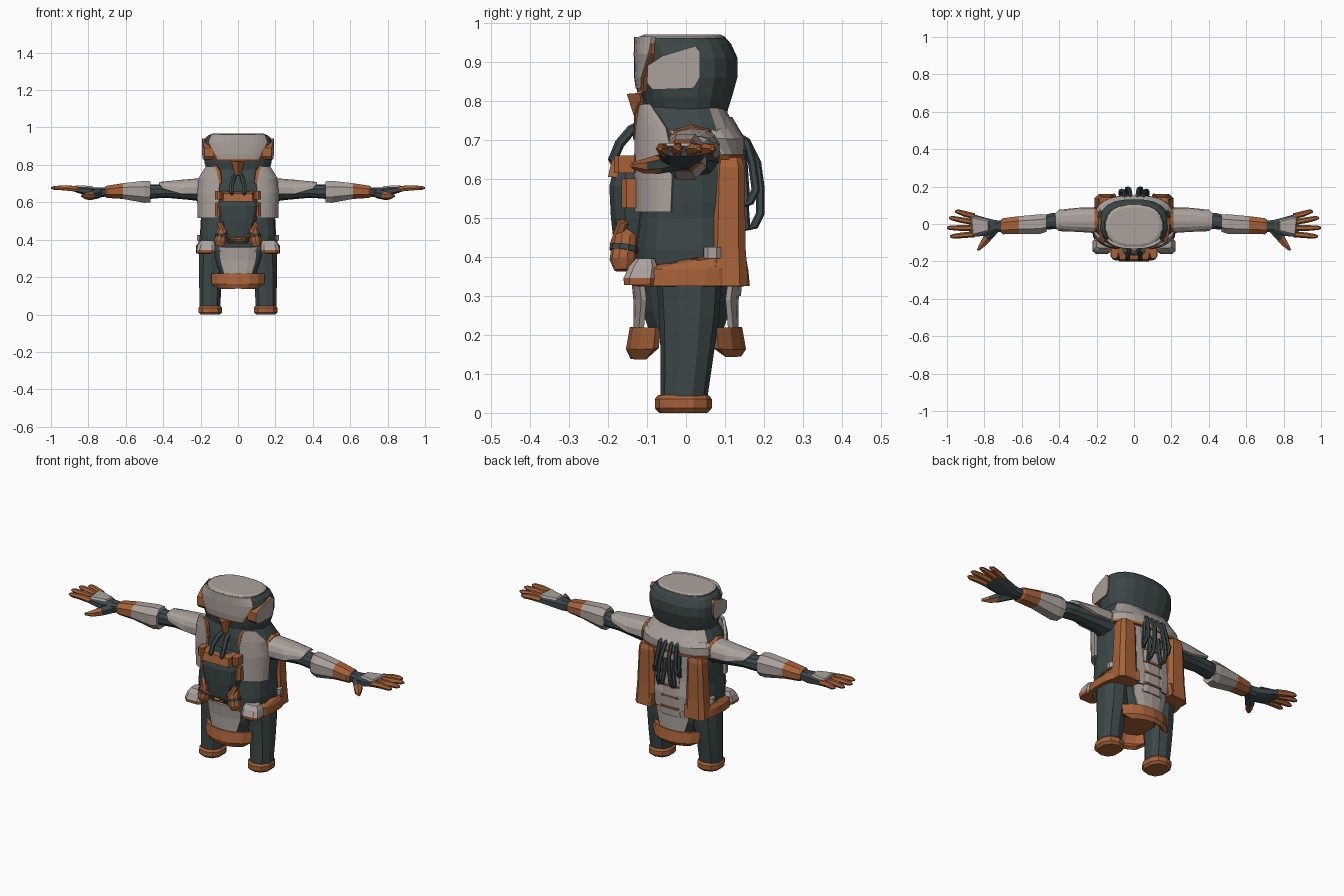
import bpy, bmesh, math
from mathutils import Vector

DARK, ORANGE, GREY = 0, 1, 2
MATS = []
for mat_name, col in (("dark_teal_cloth", (0.045, 0.064, 0.064)),
                      ("burnt_orange_trim", (0.38, 0.12, 0.04)),
                      ("warm_grey_plate", (0.41, 0.36, 0.33))):
    m = bpy.data.materials.new(mat_name)
    m.diffuse_color = (*col, 1)
    MATS.append(m)


def finish(name, bm, mat, mirror=False, rule=None, solid=0):
    """Turn a bmesh into a flat-shaded object, painted by an optional rule."""
    bmesh.ops.recalc_face_normals(bm, faces=bm.faces)
    me = bpy.data.meshes.new(name)
    bm.to_mesh(me)
    bm.free()
    for m in MATS:
        me.materials.append(m)
    for f in me.polygons:
        f.material_index = rule(f.center, f.normal) if rule else mat
    ob = bpy.data.objects.new(name, me)
    bpy.context.collection.objects.link(ob)
    if solid:
        s = ob.modifiers.new("thickness", "SOLIDIFY")
        s.thickness, s.offset = solid, 0
    if mirror:
        ob.modifiers.new("mirror", "MIRROR")
    return ob


def sup(a, ra, rb, p):
    c, s = math.cos(a), math.sin(a)
    return (ra * math.copysign(abs(c) ** (2 / p), c),
            rb * math.copysign(abs(s) ** (2 / p), s))


def skin(bm, rows, closed):
    n = len(rows[0])
    for r0, r1 in zip(rows, rows[1:]):
        for i in range(n if closed else n - 1):
            j = (i + 1) % n
            bm.faces.new((r0[i], r0[j], r1[j], r1[i]))


def loft(name, rings, mat, n=12, p=2.3, axis="z", **kw):
    """Rings: position, centre a, centre b, half-size a, half-size b."""
    bm, rows = bmesh.new(), []
    for t, ca, cb, ra, rb in rings:
        row = []
        for i in range(n):
            a, b = sup(2 * math.pi * (i + .5) / n, ra, rb, p)
            a, b = a + ca, b + cb
            row.append(bm.verts.new((a, b, t) if axis == "z" else (t, a, b)))
        rows.append(row)
    skin(bm, rows, True)
    bm.faces.new(rows[0])
    bm.faces.new(rows[-1])
    return finish(name, bm, mat, **kw)


def shell(name, rows, mat, n=8, p=2.6, axis="z", t=.014, **kw):
    """Curved plate. Rows: position, centre a, b, half-size a, b, angles."""
    bm, grid = bmesh.new(), []
    for q, ca, cb, ra, rb, a0, a1 in rows:
        row = []
        for i in range(n + 1):
            a, b = sup(math.radians(a0 + (a1 - a0) * i / n), ra, rb, p)
            a, b = a + ca, b + cb
            row.append(bm.verts.new((a, b, q) if axis == "z" else (q, a, b)))
        grid.append(row)
    skin(bm, grid, False)
    return finish(name, bm, mat, solid=t, **kw)


def tube(name, pts, radii, mat, n=6, **kw):
    bm, rows = bmesh.new(), []
    pts = [Vector(q) for q in pts]
    for k, q in enumerate(pts):
        d = (pts[min(k + 1, len(pts) - 1)] - pts[max(k - 1, 0)]).normalized()
        u = d.cross(Vector((1, 0, 0)) if abs(d.x) < .7 else Vector((0, 0, 1))).normalized()
        v = d.cross(u)
        r = radii[k] if isinstance(radii, (list, tuple)) else radii
        rows.append([bm.verts.new(q + r * (math.cos(a) * u + math.sin(a) * v))
                     for a in (2 * math.pi * i / n for i in range(n))])
    skin(bm, rows, True)
    bm.faces.new(rows[0])
    bm.faces.new(rows[-1])
    return finish(name, bm, mat, **kw)


def prism(name, low, high, mat, **kw):
    """Solid between two matching outlines."""
    bm = bmesh.new()
    rows = [[bm.verts.new(q) for q in o] for o in (low, high)]
    skin(bm, rows, True)
    for r in rows:
        bm.faces.new(r)
    return finish(name, bm, mat, **kw)


def block(name, x0, x1, y0, y1, z0, z1, mat, c=.012, **kw):
    """Box with chamfered vertical edges."""
    o = [(x0 + c, y0), (x1 - c, y0), (x1, y0 + c), (x1, y1 - c),
         (x1 - c, y1), (x0 + c, y1), (x0, y1 - c), (x0, y0 + c)]
    return prism(name, [(*q, z0) for q in o], [(*q, z1) for q in o], mat, **kw)


# Legs and ankle cuffs
loft("leg", [(.04, .15, -.005, .057, .06), (.15, .148, .003, .062, .068),
             (.25, .142, .008, .07, .077), (.36, .138, .008, .072, .084)], DARK, n=10, mirror=True)
loft("ankle_cuff", [(0, .148, -.007, .054, .062), (.012, .148, -.007, .065, .073),
                    (.036, .148, -.007, .065, .073), (.046, .148, -.007, .057, .064)],
     ORANGE, n=10, mirror=True)

# Pelvis with front and rear flaps
loft("pelvis", [(.19, 0, 0, .1, .09), (.26, 0, 0, .13, .115), (.37, 0, 0, .17, .125)], DARK,
     rule=lambda c, n: ORANGE if n.z < -.8 else DARK)
for side, y, tip in (("front", -1, .142), ("rear", 1, .15)):
    shell(side + "_flap", [(tip, 0, 0, .13, .133 * y, 45, 135), (.165, 0, 0, .152, .144 * y, 30, 150),
                           (.218, 0, 0, .152, .134 * y, 30, 150)], ORANGE, n=6, p=2.2, t=.02)
    shell(side + "_apron", [(.215, 0, 0, .145, .128 * y, 62, 118), (.29, 0, 0, .16, .128 * y, 56, 124),
                            (.36, 0, 0, .18, .135 * y, 58, 122)], GREY, n=4, p=2.2)

# Torso
loft("torso", [(.335, 0, .005, .195, .135), (.42, 0, .005, .203, .138), (.50, 0, .003, .198, .128),
               (.54, 0, .003, .203, .126), (.66, 0, .005, .207, .128), (.73, 0, .005, .198, .122),
               (.785, 0, 0, .165, .1)], DARK, n=20, p=3,
     rule=lambda c, n: GREY if n.y > .5 and (c.z > .6 or abs(c.x) < .09) else DARK)

# Chest plates and their trim
shell("chest_plate", [(.515, 0, 0, .21, .13, -71, -9), (.65, 0, 0, .214, .131, -71, -7),
                      (.73, 0, 0, .208, .128, -72, -14), (.79, 0, 0, .195, .124, -62, -38)],
      GREY, p=3, mirror=True)
shell("chest_trim", [(.70, 0, 0, .213, .132, -75, -71), (.765, 0, 0, .204, .13, -72, -66),
                     (.795, 0, 0, .195, .126, -64, -58)], ORANGE, n=1, p=3, mirror=True)

# Rear collar
shell("rear_collar", [(.66, 0, .005, .214, .137, 12, 168), (.70, 0, .005, .207, .14, -8, 188),
                      (.755, 0, 0, .166, .112, -25, 205)], GREY, n=14, p=2.8)
shell("collar_trim", [(.65, 0, .005, .215, .138, 25, 155), (.662, 0, .005, .216, .139, 25, 155)],
      ORANGE, n=10, p=2.8, t=.018)

# Hem and corner pouches
shell("hem", [(.325, 0, .005, .216, .154, -55, 72), (.365, 0, .005, .214, .15, -55, 72),
              (.39, 0, .005, .209, .145, 5, 72)], ORANGE, n=10, p=3, t=.02, mirror=True)
loft("hem_pouch", [(.328, .172, -.118, .05, .042), (.345, .172, -.118, .052, .044),
                   (.375, .168, -.11, .047, .038), (.395, .165, -.105, .036, .025)],
     GREY, n=8, p=4, mirror=True, rule=lambda c, n: ORANGE if c.z < .34 else GREY)
block("side_tab", .195, .218, .045, .09, .395, .425, GREY, mirror=True)

# Back columns
loft("back_column", [(.325, .152, .105, .062, .057), (.42, .15, .108, .056, .047),
                     (.63, .148, .11, .047, .042), (.655, .148, .11, .038, .034)],
     ORANGE, n=8, p=3.5, mirror=True)

# Spine with bands
loft("spine", [(.3, 0, .12, .06, .022), (.4, 0, .125, .05, .022), (.5, 0, .122, .055, .02),
               (.65, 0, .125, .07, .02)], GREY, n=8, p=4)
for z in (.34, .40, .46, .53, .60):
    block("spine_band", -.056, .056, .11, .149, z, z + .009, ORANGE)

# Front pack
loft("front_pack", [(.38, 0, -.125, .05, .04), (.42, 0, -.13, .08, .055), (.50, 0, -.132, .1, .062),
                    (.58, 0, -.134, .112, .064), (.64, 0, -.132, .098, .052), (.66, 0, -.13, .06, .03)],
     DARK, n=12, p=2.8)
prism("pack_top_bar", [(-.08, -.2, .605), (.08, -.2, .605), (.092, -.14, .6), (-.092, -.14, .6)],
      [(-.076, -.19, .648), (.076, -.19, .648), (.09, -.13, .66), (-.09, -.13, .66)], ORANGE)
block("pack_side_clip", .088, .122, -.165, -.115, .525, .6, ORANGE, mirror=True)
block("pack_upper_clip", .085, .122, -.185, -.12, .615, .66, ORANGE, mirror=True)
tube("pack_strap", [(.1, -.16, .49), (.075, -.182, .43), (.02, -.175, .4), (0, -.17, .4)],
     .014, ORANGE, mirror=True)
tube("canister", [(.078, -.145, .465), (.08, -.155, .45), (.094, -.162, .39), (.098, -.162, .365)],
     [.022, .032, .034, .022], ORANGE, n=10, mirror=True)
tube("canister_band", [(.086, -.158, .427), (.089, -.16, .413)], .037, DARK, n=10, mirror=True)

# Hoses
tube("front_hose", [(.03, -.17, .62), (.034, -.187, .65), (.034, -.17, .69), (.025, -.14, .725),
                    (.018, -.1, .745)], .013, DARK, mirror=True)
for k, (x, low, out) in enumerate(((.018, .47, .19), (.05, .53, .178))):
    tube("rear_hose", [(x, .12, .715), (x, .155, .695), (x + .005, out - .008, .64), (x + .012, out, .58),
                       (x + .02, out, low + .04), (x + .024, out - .015, low + .01),
                       (x + .02, .155, low), (x + .012, .15, low + .06), (x + .008, .145, low + .14)],
         .011, DARK, mirror=True)

# Helmet
loft("helmet", [(.71, 0, 0, .14, .09), (.75, 0, 0, .16, .1), (.81, 0, .003, .18, .116),
                (.86, 0, .005, .188, .128), (.91, 0, .005, .187, .128), (.945, 0, -.003, .175, .12),
                (.96, 0, -.008, .158, .112)], DARK, n=20, p=2.5)
loft("helmet_cap", [(.955, 0, -.01, .153, .114), (.963, 0, -.01, .15, .112), (.969, 0, -.01, .135, .1)],
     GREY, n=20, p=2.5)
shell("visor_rim", [(.822, 0, 0, .184, .12, -122, -58), (.86, 0, 0, .19, .126, -128, -52),
                    (.92, 0, 0, .19, .126, -142, -38), (.945, 0, 0, .18, .124, -142, -38)],
      ORANGE, n=10, p=2.5, t=.01)
shell("visor", [(.832, 0, 0, .184, .122, -119, -61), (.86, 0, 0, .19, .126, -124, -56),
                (.92, 0, 0, .19, .127, -139, -41), (.963, 0, -.005, .164, .121, -145, -35)],
      GREY, n=10, p=2.5)
tube("chin_latch", [(0, -.118, .82), (0, -.112, .745)], [.034, .016], ORANGE, n=4)
ear = [(-.1, .845), (-.085, .828), (.02, .832), (.036, .86), (.036, .925), (.024, .94), (-.06, .915), (-.098, .89)]
prism("ear_plate", [(.13, y, z) for y, z in ear],
      [(.192 + .12 * min(y, 0) + .03 * (z - .88), y, z) for y, z in ear], GREY, mirror=True,
      rule=lambda c, n: GREY if n.x > .85 else ORANGE)

# Arms
loft("upper_arm", [(.17, .015, .665, .075, .065), (.25, .025, .662, .053, .05), (.38, .02, .66, .043, .036),
                   (.44, .015, .658, .045, .037), (.5, .005, .656, .04, .042)], DARK, n=10, axis="x", mirror=True)
loft("shoulder_trim", [(.19, .015, .67, .072, .069), (.212, .018, .67, .066, .063)],
     ORANGE, n=10, axis="x", mirror=True)
shell("upper_arm_plate", [(.21, .02, .665, .062, .056, -8, 195), (.3, .022, .662, .058, .052, -5, 195),
                          (.4, .02, .66, .052, .044, 20, 170), (.42, .02, .66, .05, .042, 60, 130)],
      GREY, n=8, axis="x", mirror=True)
loft("forearm_guard", [(.468, .005, .656, .05, .06), (.5, 0, .656, .056, .063), (.615, -.006, .66, .051, .045),
                       (.7, -.012, .656, .046, .035), (.712, -.012, .656, .036, .028)],
     GREY, n=8, axis="x", mirror=True, rule=lambda c, n: ORANGE if c.x > .615 else GREY)

# Hands
loft("palm", [(.7, -.012, .655, .03, .025), (.75, -.012, .652, .036, .028), (.8, -.014, .658, .052, .025),
              (.86, -.008, .668, .064, .018), (.88, -.008, .67, .06, .012)], DARK, n=8, axis="x", p=3, mirror=True)
prism("knuckle_plate", [(.775, -.04, .68), (.865, -.062, .682), (.875, .042, .682), (.775, .02, .68)],
      [(.78, -.034, .687), (.86, -.054, .691), (.868, .034, .691), (.78, .014, .687)], GREY, mirror=True)
for y0, x1, y1 in ((.042, .957, .067), (.01, .99, .032), (-.023, 1, -.02), (-.055, .983, -.066)):
    x0 = .855
    tube("finger", [(x0, y0, .67), ((x0 + x1) / 2, (y0 + y1) / 2, .677), (x1 - .015, y1, .677), (x1, y1, .677)],
         [.016, .0155, .012, .005], ORANGE, mirror=True)
tube("thumb", [(.745, -.025, .648), (.785, -.075, .636), (.81, -.11, .632), (.835, -.14, .634)],
     [.028, .024, .018, .007], DARK, mirror=True, rule=lambda c, n: ORANGE if c.y < -.085 else DARK)
